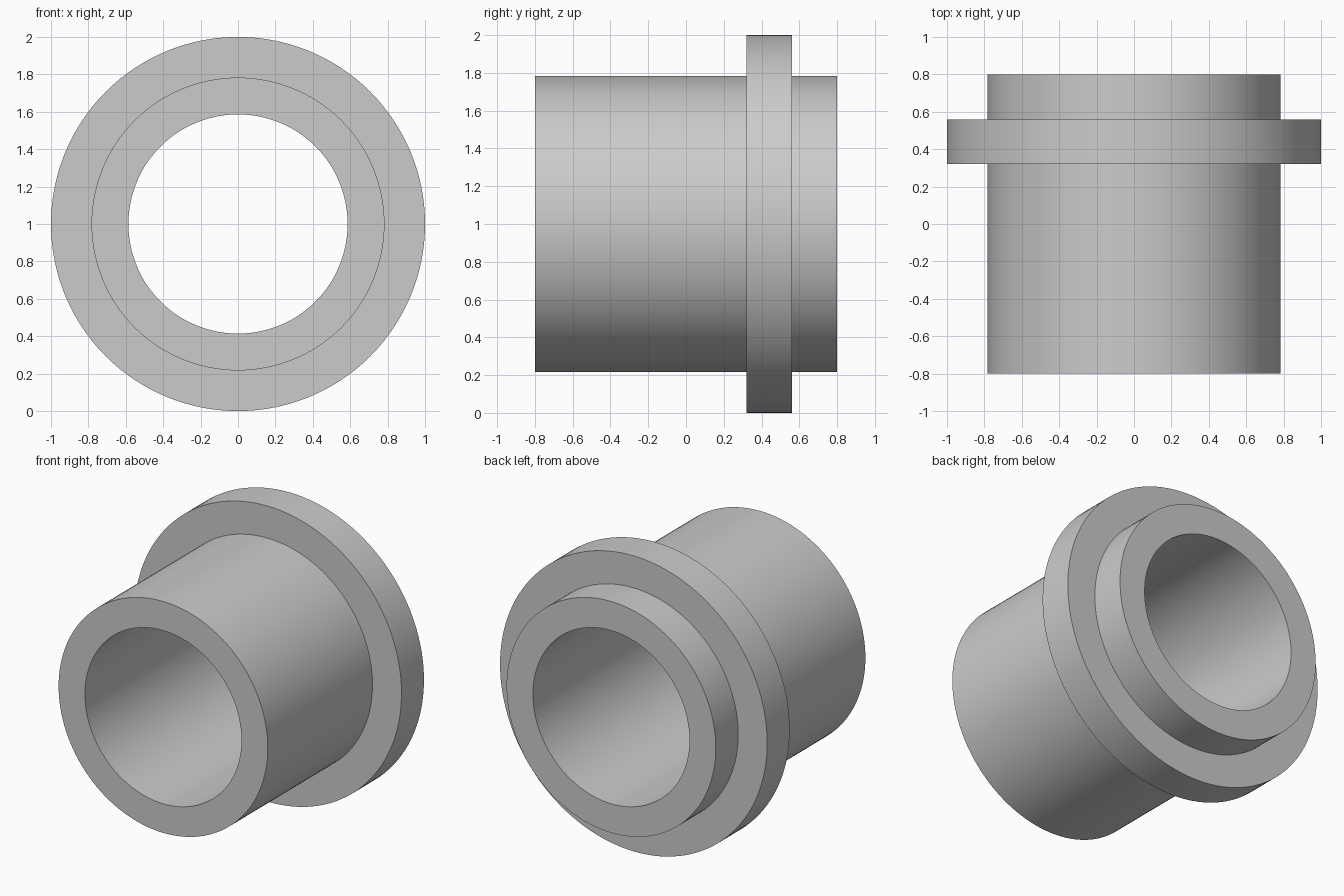
import bpy
import bmesh
import math
from mathutils import Matrix, Vector

if "Cube" in bpy.data.objects:
    bpy.data.objects.remove(bpy.data.objects["Cube"], do_unlink=True)

SIDES = 128
BORE, TUBE, FLANGE = 0.586, 0.783, 1.0
FRONT, BACK = -0.8, 0.8
FLANGE_FRONT, FLANGE_BACK = 0.32, 0.56

# Plain grey material
grey = bpy.data.materials.new("light grey")
grey.use_nodes = True
colour = (0.6, 0.6, 0.6, 1.0)
grey.diffuse_color = colour
grey.node_tree.nodes["Principled BSDF"].inputs["Base Color"].default_value = colour

# Closed cross-section of the flanged sleeve: radius, position along y
profile = [
    (BORE, FRONT), (TUBE, FRONT),
    (TUBE, FLANGE_FRONT), (FLANGE, FLANGE_FRONT),
    (FLANGE, FLANGE_BACK), (TUBE, FLANGE_BACK),
    (TUBE, BACK), (BORE, BACK),
]

# Turn the section around the y axis
bm = bmesh.new()
rings = []
for i in range(SIDES):
    turn = Matrix.Rotation(math.tau * i / SIDES, 3, "Y")
    rings.append([bm.verts.new(turn @ Vector((r, y, 0))) for r, y in profile])
for i, ring in enumerate(rings):
    following = rings[(i + 1) % SIDES]
    for j in range(len(profile)):
        k = (j + 1) % len(profile)
        bm.faces.new((ring[j], ring[k], following[k], following[j]))
bmesh.ops.recalc_face_normals(bm, faces=bm.faces)

mesh = bpy.data.meshes.new("flanged_sleeve")
bm.to_mesh(mesh)
bm.free()
mesh.materials.append(grey)
sleeve = bpy.data.objects.new("flanged_sleeve", mesh)
sleeve.location.z = FLANGE
bpy.context.collection.objects.link(sleeve)

# Smooth round walls, crisp rims
bpy.ops.object.select_all(action="DESELECT")
sleeve.select_set(True)
bpy.context.view_layer.objects.active = sleeve
bpy.ops.object.shade_smooth_by_angle(angle=math.radians(30))
